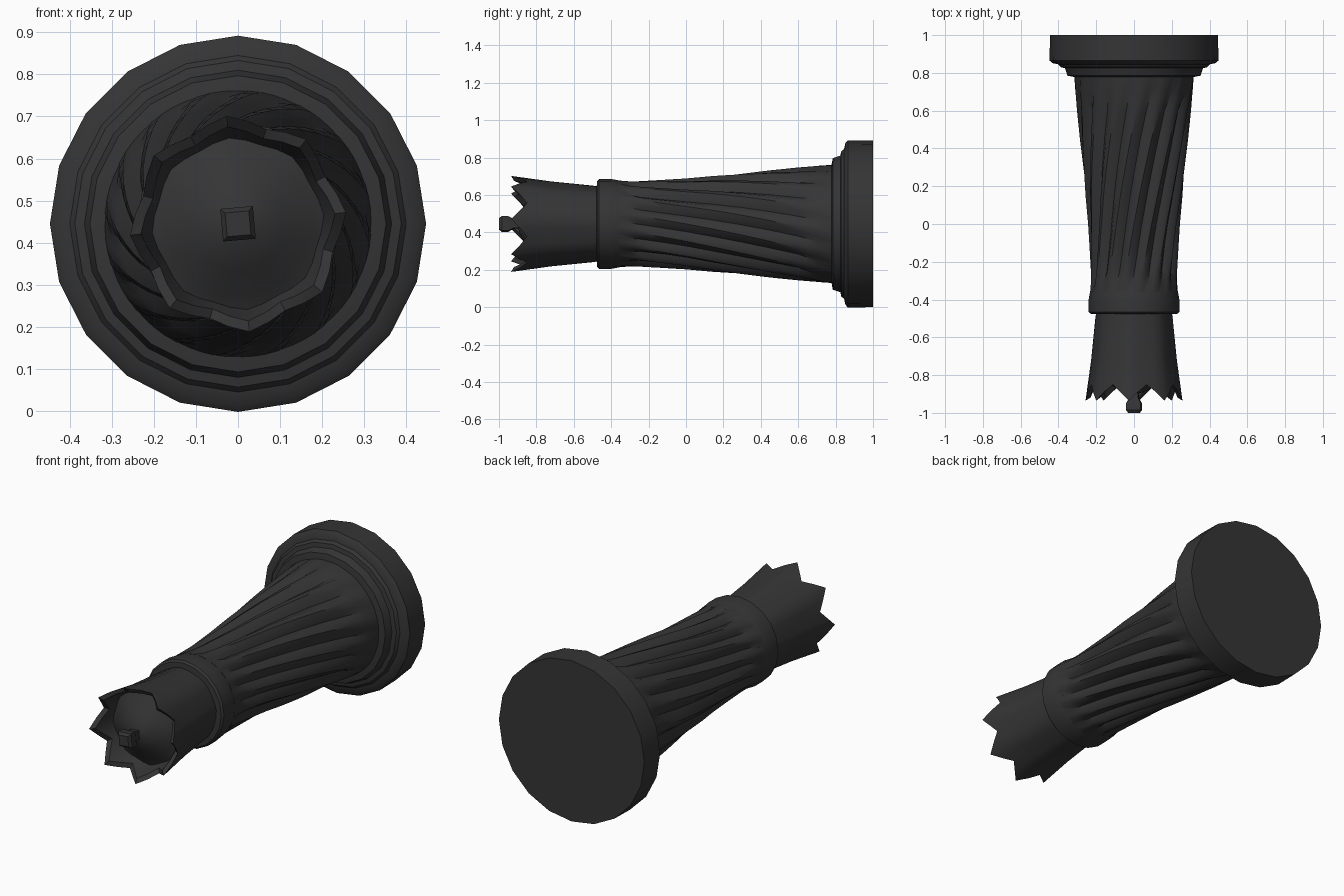
import bpy, bmesh, math

if "Cube" in bpy.data.objects:
    bpy.data.objects.remove(bpy.data.objects["Cube"])

CZ = 0.445  # height of the lying axis
black = bpy.data.materials.new("black")
black.diffuse_color = (0.035, 0.035, 0.035, 1)
black.use_nodes = True
black.node_tree.nodes["Principled BSDF"].inputs["Base Color"].default_value = black.diffuse_color


def loft(name, rings, n, point, angle=35):
    """Skin closed rings around the y axis; point(ring, k) gives (radius, y, angle)."""
    bm = bmesh.new()
    loops = []
    for ring in rings:
        loop = []
        for k in range(n):
            r, y, a = point(ring, k)
            loop.append(bm.verts.new((r * math.cos(a), y, CZ + r * math.sin(a))))
        loops.append(loop)
    for a, b in zip(loops, loops[1:]):
        for k in range(n):
            j = (k + 1) % n
            bm.faces.new((a[k], a[j], b[j], b[k]))
    bm.faces.new(loops[0])
    bm.faces.new(loops[-1])
    bmesh.ops.recalc_face_normals(bm, faces=bm.faces)
    mesh = bpy.data.meshes.new(name)
    bm.to_mesh(mesh)
    bm.free()
    ob = bpy.data.objects.new(name, mesh)
    bpy.context.collection.objects.link(ob)
    mesh.materials.append(black)
    bpy.ops.object.select_all(action='DESELECT')
    ob.select_set(True)
    bpy.context.view_layer.objects.active = ob
    bpy.ops.object.shade_smooth_by_angle(angle=math.radians(angle))
    return ob


def lathe(name, profile, n, turn=0.0, angle=35):
    return loft(name, profile, n,
                lambda p, k: (p[0], p[1], turn + 2 * math.pi * k / n), angle)


# Stepped round base
lathe("base", [(0.445, 1.0), (0.447, 0.865), (0.432, 0.852), (0.40, 0.845),
               (0.388, 0.83), (0.365, 0.825), (0.352, 0.785), (0.30, 0.775)],
      20, math.pi / 2)

# Twisted fluted shaft: grooves fade out at both ends
FLUTES, PER = 16, 4
shaft = [(0.318, 0.79, 0), (0.312, 0.70, 0.3), (0.302, 0.60, 1), (0.287, 0.45, 1),
         (0.272, 0.30, 1), (0.258, 0.15, 1), (0.243, 0.0, 1), (0.236, -0.13, 1),
         (0.232, -0.25, 0.9), (0.231, -0.31, 0.4), (0.232, -0.36, 0)]
groove = [0, 0.006, 0.030, 0.012]


def shaft_point(s, k):
    r, y, depth = s
    twist = -math.radians(42) * y
    return r - depth * groove[k % PER], y, twist + 2 * math.pi * k / (FLUTES * PER)


loft("fluted_shaft", shaft, FLUTES * PER, shaft_point, 40)

# Collar under the crown
lathe("collar", [(0.226, -0.33), (0.233, -0.36), (0.240, -0.40), (0.240, -0.465),
                 (0.230, -0.475), (0.195, -0.478)], 20)

# Hollow crown with eight notched points and a domed floor
TEETH, STEP = 8, 4


def crown_point(c, k):
    r, y, notch, flat = c
    valley = [0, 0.55, 1, 0.55][k % STEP]
    return (r * (1 - flat * valley), y + notch * valley,
            math.radians(6) + 2 * math.pi * k / (TEETH * STEP))


crown = [(0.20, -0.46, 0, 0.02), (0.206, -0.50, 0, 0.03), (0.228, -0.72, 0, 0.07),
         (0.258, -0.935, 0.085, 0.09), (0.232, -0.92, 0.085, 0.09),
         (0.205, -0.80, 0, 0.05), (0.17, -0.815, 0, 0), (0.11, -0.86, 0, 0),
         (0.05, -0.89, 0, 0), (0.01, -0.90, 0, 0)]
loft("crown", crown, TEETH * STEP, crown_point, 40)

# Small four-sided finial on the dome
lathe("finial", [(0.03, -0.87), (0.034, -0.92), (0.055, -0.95), (0.055, -0.985),
                 (0.04, -1.0)], 4, math.radians(50))
